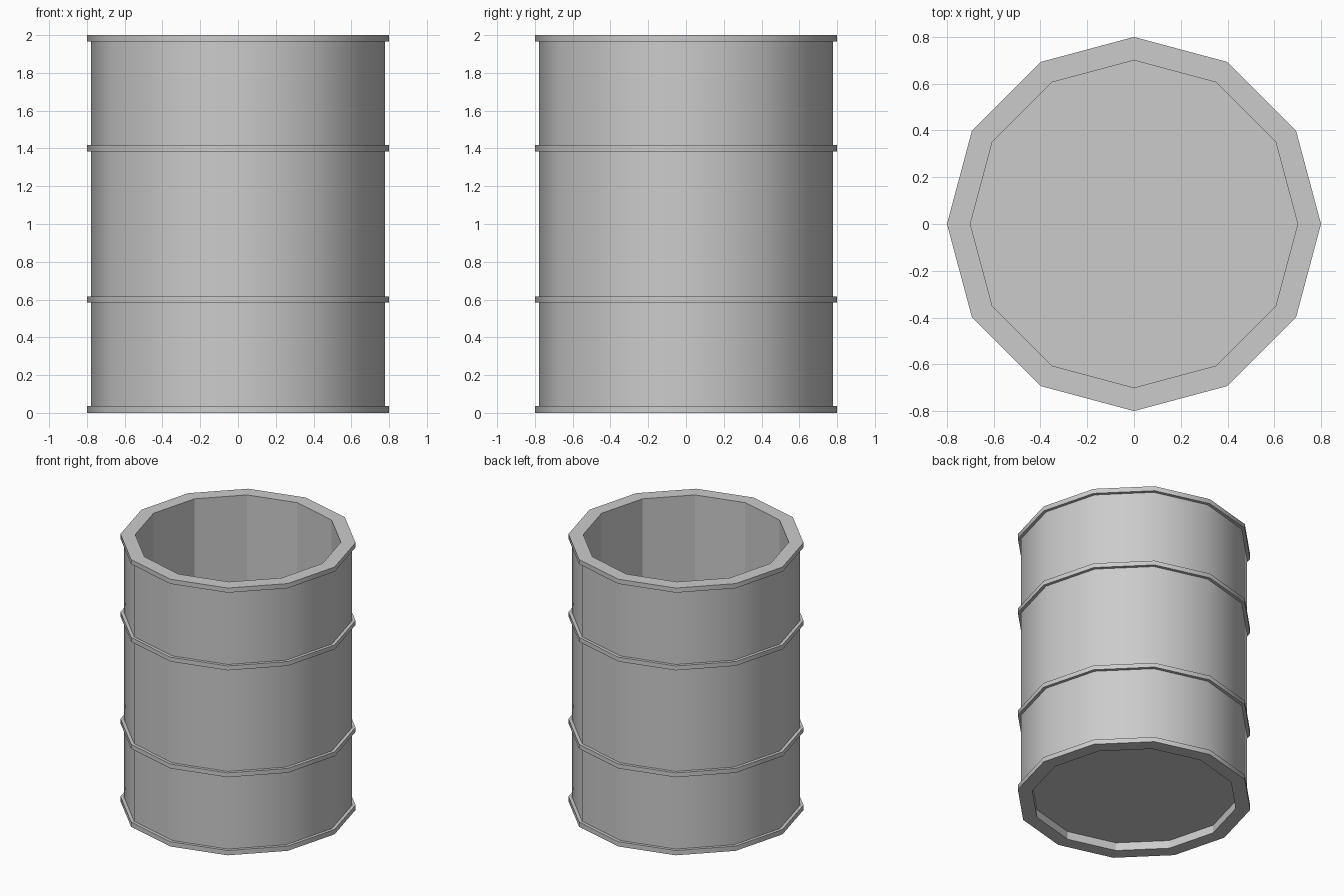
import bpy, bmesh, math

if "Cube" in bpy.data.objects:
    bpy.data.objects.remove(bpy.data.objects["Cube"])

SIDES = 12
R_OUT, R_WALL, R_IN = 0.80, 0.777, 0.70
FLOOR_LOW, FLOOR_HIGH = 0.06, 0.08


def ring(bm, r, z):
    return [bm.verts.new((r * math.cos(2 * math.pi * i / SIDES),
                          r * math.sin(2 * math.pi * i / SIDES), z))
            for i in range(SIDES)]


def bridge(bm, a, b, smooth):
    for i in range(SIDES):
        j = (i + 1) % SIDES
        bm.faces.new((a[i], a[j], b[j], b[i])).smooth = smooth


def finish(bm, name):
    bmesh.ops.recalc_face_normals(bm, faces=bm.faces[:])
    for e in bm.edges:
        e.smooth = len(e.link_faces) == 2 and e.calc_face_angle() < math.radians(35)
    me = bpy.data.meshes.new(name)
    bm.to_mesh(me)
    bm.free()
    ob = bpy.data.objects.new(name, me)
    bpy.context.collection.objects.link(ob)


# Outside profile, from bottom to top: four raised hoops on a straight wall
profile = []
for low, high in ((0, 0.036), (0.584, 0.617), (1.384, 1.417), (1.965, 2.0)):
    if low > 0:
        profile.append((R_WALL, low))
    profile += [(R_OUT, low), (R_OUT, high)]
    if high < 2:
        profile.append((R_WALL, high))

# Barrel: smooth outside, faceted inside, recessed base
bm = bmesh.new()
outer = [ring(bm, r, z) for r, z in profile]
for a, b in zip(outer, outer[1:]):
    bridge(bm, a, b, True)
inner_top = ring(bm, R_IN, 2.0)
inner_floor = ring(bm, R_IN, FLOOR_HIGH)
bridge(bm, outer[-1], inner_top, False)
bridge(bm, inner_top, inner_floor, False)
bm.faces.new(inner_floor)
base_recess = ring(bm, R_IN, FLOOR_LOW)
base_edge = ring(bm, R_IN, 0.0)
bm.faces.new(base_recess)
bridge(bm, base_recess, base_edge, False)
bridge(bm, base_edge, outer[0], False)
finish(bm, "barrel")
